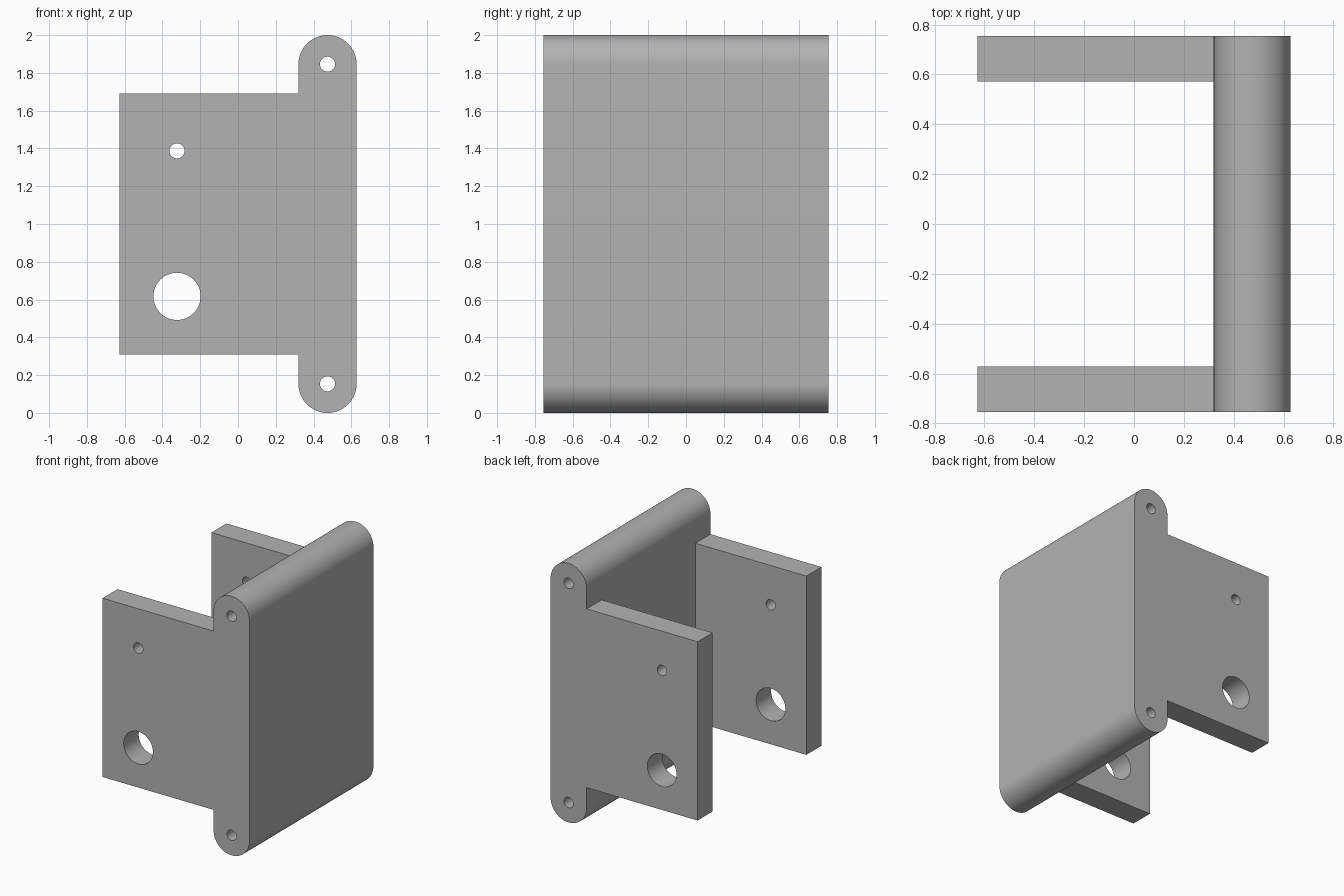
import bpy, bmesh
from math import cos, sin, pi, radians

if "Cube" in bpy.data.objects:
    bpy.data.objects.remove(bpy.data.objects["Cube"])

HALF_DEPTH = 0.755
INNER = 0.572            # inner face of each side plate
R = 0.154                # rounded edge radius of the back wall
CX = 0.474               # wall centre line
LEFT, RIGHT = -0.628, CX + R
STEP = 0.31              # plate inset from top and bottom

grey = bpy.data.materials.new("plain grey")
grey.use_nodes = True
grey.diffuse_color = (0.45, 0.45, 0.45, 1)
grey.node_tree.nodes["Principled BSDF"].inputs["Base Color"].default_value = grey.diffuse_color


def prism(name, points, half_depth):
    """Extrude an x-z outline along y."""
    bm = bmesh.new()
    face = bm.faces.new([bm.verts.new((x, -half_depth, z)) for x, z in points])
    side = bmesh.ops.extrude_face_region(bm, geom=[face])["geom"]
    verts = [g for g in side if isinstance(g, bmesh.types.BMVert)]
    bmesh.ops.translate(bm, verts=verts, vec=(0, 2 * half_depth, 0))
    bmesh.ops.recalc_face_normals(bm, faces=bm.faces)
    mesh = bpy.data.meshes.new(name)
    bm.to_mesh(mesh)
    bm.free()
    mesh.materials.append(grey)
    obj = bpy.data.objects.new(name, mesh)
    bpy.context.collection.objects.link(obj)
    return obj


def arc(cx, cz, r, start, end, steps):
    angles = [start + (end - start) * i / steps for i in range(steps + 1)]
    return [(cx + r * cos(a), cz + r * sin(a)) for a in angles]


def cut(target, cutter):
    mod = target.modifiers.new("cut", "BOOLEAN")
    mod.operation = "DIFFERENCE"
    mod.solver = "EXACT"
    mod.object = cutter
    bpy.context.view_layer.objects.active = target
    bpy.ops.object.modifier_apply(modifier=mod.name)
    bpy.data.objects.remove(cutter)


# Full bracket outline: round-ended wall with a stepped side plate
outline = (arc(CX, 2 - R, R, 0, pi, 32)
           + [(CX - R, 2 - STEP), (LEFT, 2 - STEP), (LEFT, STEP), (CX - R, STEP)]
           + arc(CX, R, R, pi, 2 * pi, 32))
bracket = prism("hinge_bracket", outline, HALF_DEPTH)

# Opening between the two side plates
gap = [(-1, -1), (CX - R, -1), (CX - R, 3), (-1, 3)]
cut(bracket, prism("gap_cutter", gap, INNER))

# Pin holes through the wall ends, then small and large holes through the plates
for x, z, r in [(CX, 2 - R, 0.04), (CX, R, 0.04), (-0.323, 1.387, 0.04), (-0.323, 0.617, 0.125)]:
    cut(bracket, prism("hole_cutter", arc(x, z, r, 0, 2 * pi, 48)[:-1], 1))

# Smooth the curved surfaces, keep the corners sharp
bpy.ops.object.select_all(action="DESELECT")
bracket.select_set(True)
bpy.context.view_layer.objects.active = bracket
bpy.ops.object.shade_smooth_by_angle(angle=radians(30))
